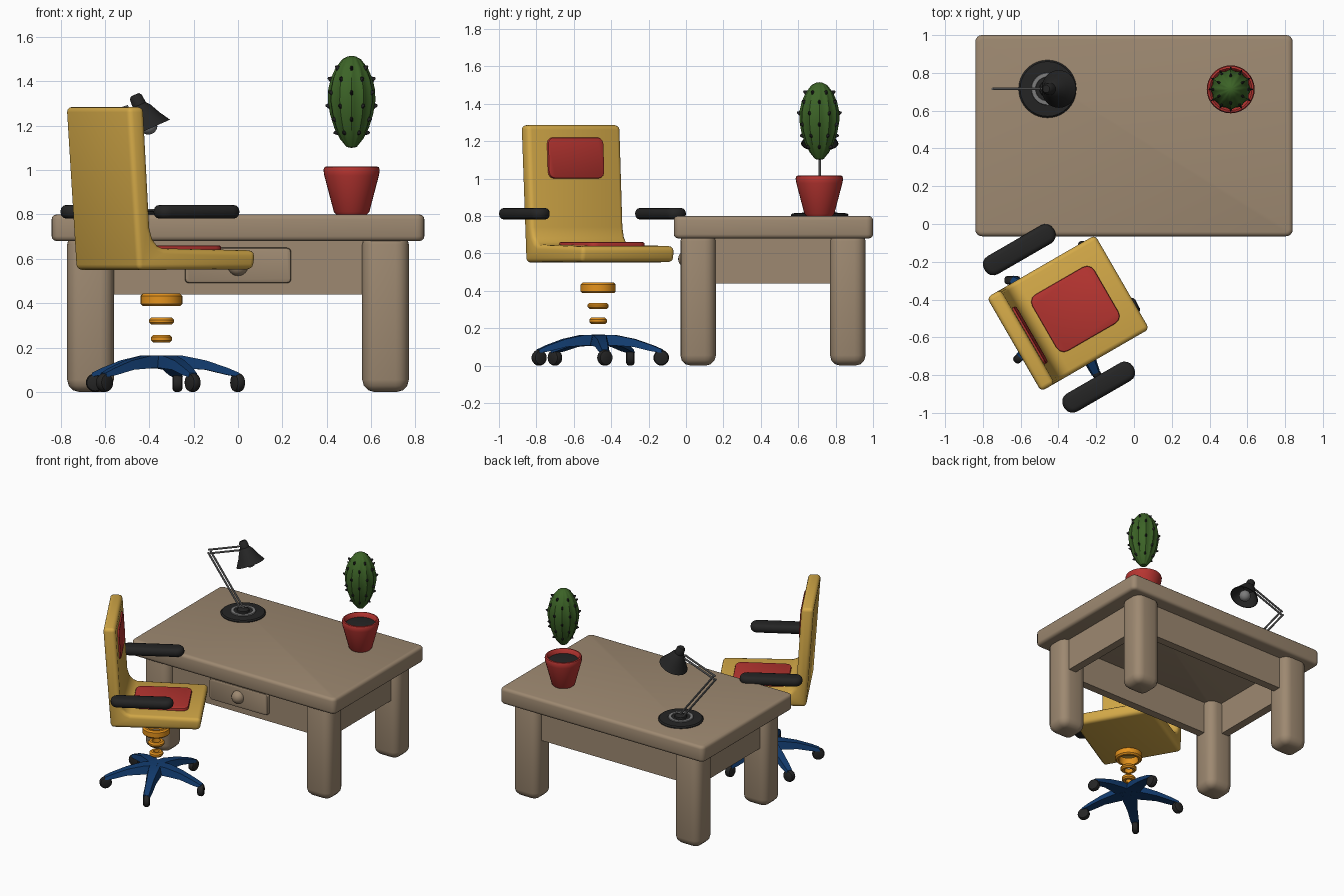
import bpy, bmesh, math
from mathutils import Matrix, Vector

if "Cube" in bpy.data.objects:
    bpy.data.objects.remove(bpy.data.objects["Cube"])

def mat(name, r, g, b):
    m = bpy.data.materials.new(name)
    m.diffuse_color = (r, g, b, 1)
    m.use_nodes = True
    m.node_tree.nodes["Principled BSDF"].inputs["Base Color"].default_value = m.diffuse_color
    return m

WOOD = mat("brown wood", .34, .25, .165)
YELLOW = mat("yellow shell", .66, .40, .065)
RED = mat("red", .47, .035, .03)
BLACK = mat("black", .018, .018, .018)
BLUE = mat("dark blue", .006, .045, .16)
ORANGE = mat("orange", .78, .29, .012)
GREEN = mat("cactus green", .045, .125, .02)
GREY = mat("grey metal", .20, .20, .20)

I = Matrix.Identity(4)
T = lambda x, y, z: Matrix.Translation((x, y, z))
R = lambda deg, axis: Matrix.Rotation(math.radians(deg), 4, axis)

def finish(name, bm, material, m=I, angle=35):
    """Turn a bmesh into an object, smooth with sharp edges kept."""
    bmesh.ops.transform(bm, matrix=m, verts=bm.verts)
    bmesh.ops.remove_doubles(bm, verts=bm.verts, dist=1e-5)
    bmesh.ops.recalc_face_normals(bm, faces=bm.faces)
    for f in bm.faces:
        f.smooth = True
    for e in bm.edges:
        e.smooth = e.calc_face_angle(0) < math.radians(angle)
    me = bpy.data.meshes.new(name)
    bm.to_mesh(me)
    bm.free()
    me.materials.append(material)
    ob = bpy.data.objects.new(name, me)
    bpy.context.collection.objects.link(ob)
    return ob

def box(name, size, material, m=I, corner=0, edge=0, seg=3):
    """Box with rounded upright corners, then rounded top and bottom rims."""
    bm = bmesh.new()
    bmesh.ops.create_cube(bm, size=1, matrix=Matrix.Diagonal((*size, 1)))
    if corner:
        up = [e for e in bm.edges if abs(e.verts[0].co.z - e.verts[1].co.z) > 1e-4]
        bmesh.ops.bevel(bm, geom=up, offset=corner, segments=seg + 1, profile=.5, affect='EDGES')
    if edge:
        bm.normal_update()
        rim = {e for f in bm.faces if abs(f.normal.z) > .9 for e in f.edges}
        bmesh.ops.bevel(bm, geom=list(rim), offset=edge, segments=seg, profile=.5, affect='EDGES')
    return finish(name, bm, material, m, 40)

def lathe(name, profile, material, m=I, steps=32, closed=False, ribs=0):
    """Spin (radius, z) points round z; ribs add shallow flutes."""
    bm = bmesh.new()
    rings = []
    for r, z in profile:
        ring = []
        for k in range(steps):
            a = 2 * math.pi * k / steps
            q = r * (1 + (.04 * math.cos(ribs * a) if ribs else 0))
            ring.append(bm.verts.new((q * math.cos(a), q * math.sin(a), z)))
        rings.append(ring)
    pairs = list(zip(rings, rings[1:])) + ([(rings[-1], rings[0])] if closed else [])
    for a, b in pairs:
        for k in range(steps):
            n = (k + 1) % steps
            bm.faces.new((a[k], a[n], b[n], b[k]))
    return finish(name, bm, material, m)

def ball(name, r, material, m):
    bm = bmesh.new()
    bmesh.ops.create_uvsphere(bm, u_segments=20, v_segments=12, radius=r)
    return finish(name, bm, material, m)

def rod(name, a, b, r, material):
    a, b = Vector(a), Vector(b)
    bm = bmesh.new()
    bmesh.ops.create_cone(bm, cap_ends=True, segments=10, radius1=r, radius2=r, depth=(b - a).length)
    m = Matrix.Translation((a + b) / 2) @ (b - a).to_track_quat('Z', 'Y').to_matrix().to_4x4()
    return finish(name, bm, material, m)

# ---- Desk ----
box("desk_top", (1.68, 1.065, .12), WOOD, T(0, .4675, .74), .035, .022)
for sx, side in ((-1, "left"), (1, "right")):
    for y, end in ((.065, "front"), (.865, "back")):
        box(f"{end}_{side}_leg", (.21, .19, .72), WOOD, T(sx * .665, y, .36), .06, .055)
    box(f"{side}_apron", (.06, .72, .26), WOOD, T(sx * .69, .465, .57))
for y, end in ((.06, "front"), (.87, "back")):
    box(f"{end}_apron", (1.2, .06, .26), WOOD, T(0, y, .57))
box("drawer_front", (.48, .16, .05), WOOD, T(0, .025, .57) @ R(90, 'X'), .02, .012, 2)
ball("drawer_knob", .047, WOOD, T(0, .005, .57))

# ---- Chair, turned 30 degrees; local x is forward ----
C = T(-.345, -.47, 0) @ R(30, 'Z')
shell = [(-.285, .55), (.318, .553), (.326, .6), (.326, .638), (-.15, .647), (-.18, .66), (-.205, .69),
         (-.22, .74), (-.253, 1.285), (-.337, 1.285)]
bm = bmesh.new()
face = bm.faces.new([bm.verts.new((u, -.287, z)) for u, z in shell])
new = bmesh.ops.extrude_face_region(bm, geom=[face])["geom"]
bmesh.ops.translate(bm, vec=(0, .574, 0), verts=[v for v in new if isinstance(v, bmesh.types.BMVert)])
bmesh.ops.recalc_face_normals(bm, faces=bm.faces)
sharp = [e for e in bm.edges if e.calc_face_angle(0) > .9]
bmesh.ops.bevel(bm, geom=sharp, offset=.024, segments=3, profile=.5, affect='EDGES')
finish("seat_and_back", bm, YELLOW, C, 40)

box("seat_cushion", (.38, .345, .03), RED, C @ T(.04, 0, .645), .045, .008, 2)
box("back_cushion", (.22, .345, .034), RED, C @ T(-.247, 0, 1.11) @ R(86.5, 'Y'), .035, .01, 2)
for s, side in ((1, "left"), (-1, "right")):
    box(f"{side}_armrest", (.425, .11, .062), BLACK, C @ T(-.06, s * .42, .812), .05, .026)

# Spring rings under the seat
for i, (r, z0, z1) in enumerate(((.094, .387, .443), (.056, .303, .335), (.047, .222, .257))):
    w, b = .026, .01
    lathe(f"spring_ring_{i + 1}", [(r - w, z0), (r - b, z0), (r, z0 + b), (r, z1 - b), (r - b, z1), (r - w, z1)],
          ORANGE, T(-.345, -.47, 0), closed=True)

# Five-legged base: each leg lofted through (reach, half width, top, bottom)
sections = [(0, .05, .165, .105), (.09, .05, .164, .108), (.2, .036, .142, .1),
            (.3, .03, .108, .076), (.352, .024, .086, .068)]
rolls = (118, 90, 0, 45, 125)
tyre = [(0, -.023), (.026, -.023), (.037, -.018), (.042, -.008), (.042, .008), (.037, .018), (.026, .023), (0, .023)]
for i in range(5):
    a = 6 + 72 * i
    bm = bmesh.new()
    rows = [[bm.verts.new(p) for p in ((x, -w, lo), (x, w, lo), (x, w * .7, hi), (x, -w * .7, hi))]
            for x, w, hi, lo in sections]
    for p, q in zip(rows, rows[1:]):
        for k in range(4):
            bm.faces.new((p[k], p[(k + 1) % 4], q[(k + 1) % 4], q[k]))
    bm.faces.new(rows[0])
    bm.faces.new(rows[-1])
    finish(f"base_leg_{i + 1}", bm, BLUE, T(-.345, -.47, 0) @ R(a, 'Z'))
    x, y = .345 * math.cos(math.radians(a)), .345 * math.sin(math.radians(a))
    lathe(f"caster_{i + 1}", tyre, BLACK, T(x - .345, y - .47, .042) @ R(rolls[i], 'Z') @ R(90, 'X'), 20)

# ---- Potted cactus ----
P = T(.512, .713, 0)
lathe("pot", [(0, .798), (.068, .798), (.08, .812), (.123, .975), (.127, 1.0), (.122, 1.014), (.112, 1.016),
              (.102, 1.005), (.096, .96), (0, .96)], RED, P)
lathe("soil", [(0, .97), (.1, .97), (.1, .985), (.06, .99), (0, .992)], BLACK, P)
body = [(0, 1.1), (.022, 1.104), (.05, 1.14), (.075, 1.19), (.093, 1.25), (.103, 1.31), (.102, 1.36),
        (.091, 1.41), (.07, 1.46), (.04, 1.5), (.018, 1.512), (0, 1.515)]
lathe("cactus", body, GREEN, P, 48, ribs=12)

def radius_at(z):
    for (r0, z0), (r1, z1) in zip(body, body[1:]):
        if z0 <= z <= z1:
            return r0 + (r1 - r0) * (z - z0) / (z1 - z0)

bm = bmesh.new()
for i, z in enumerate((1.17, 1.23, 1.29, 1.35, 1.41, 1.46)):
    for k in range(12):
        if (i + k) % 2 == 0:
            m = P @ R(30 * k, 'Z') @ T(radius_at(z) * 1.03, 0, z) @ R(90 - (z - 1.25) * 150, 'Y')
            bmesh.ops.create_cone(bm, cap_ends=True, segments=8, radius1=.011, radius2=.002, depth=.03,
                                  matrix=m @ Matrix.Diagonal((1.9, 1, 1, 1)))
finish("cactus_spines", bm, BLACK)

# ---- Desk lamp ----
L = T(-.458, .715, 0)
lathe("lamp_base", [(0, .799), (.152, .799), (.153, .806), (.145, .814), (.05, .82), (0, .82)], BLACK, L, 40)
lathe("lamp_base_ring", [(.06, .812), (.088, .812), (.084, .824), (.064, .825)], GREY, L, 40, closed=True)
lathe("lamp_hub", [(0, .815), (.045, .815), (.04, .83), (.02, .84), (0, .842)], BLACK, L)
foot, elbow, neck = Vector((-.46, .715, .825)), Vector((-.738, .715, 1.185)), Vector((-.49, .715, 1.275))
for a, b, label in ((foot, elbow, "lower"), (elbow, neck, "upper")):
    d = (b - a).normalized()
    side = Vector((-d.z, 0, d.x)) * .013
    for s in (-1, 1):
        rod(f"lamp_{label}_rod_{'a' if s < 0 else 'b'}", a + side * s, b + side * s, .007, GREY)
rim = Vector((-.398, .715, 1.187))
S = Matrix.Translation(rim) @ Vector((-.065, 0, .148)).to_track_quat('Z', 'Y').to_matrix().to_4x4()
lathe("lamp_shade", [(.1, 0), (.07, .05), (.046, .1), (.032, .116), (.029, .155), (.02, .166), (0, .167), (0, .1),
                     (.04, .095), (.065, .048), (.095, 0), (.1, 0)], BLACK, S)
ball("lamp_bulb", .04, GREY, S @ T(0, 0, .014))
